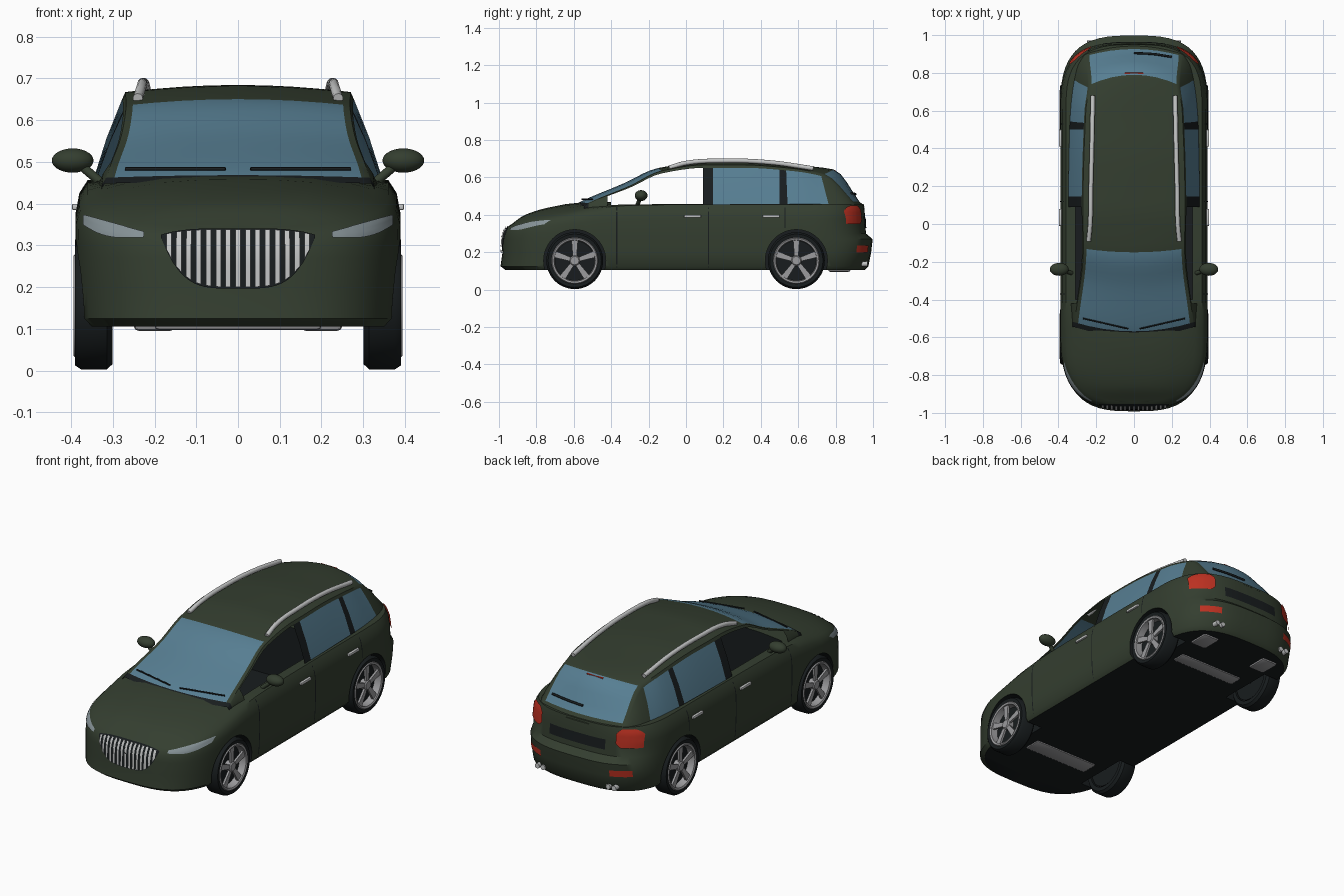
import bpy, bmesh, math
from mathutils import Matrix, Vector
from mathutils.bvhtree import BVHTree

cube = bpy.data.objects.get("Cube")
if cube:
    bpy.data.objects.remove(cube, do_unlink=True)


def material(name, r, g, b):
    m = bpy.data.materials.new(name)
    m.use_nodes = True
    m.diffuse_color = (r, g, b, 1)
    m.node_tree.nodes["Principled BSDF"].inputs["Base Color"].default_value = (r, g, b, 1)
    return m


GREEN = material("dark green paint", .034, .048, .029)
BLACK = material("black rubber", .009, .012, .013)
GLASS = material("blue glass", .095, .21, .29)
CHROME = material("bright chrome", .55, .56, .56)
ALLOY = material("grey alloy", .33, .33, .34)
LENS = material("headlight lens", .24, .29, .31)
RED = material("red lens", .5, .03, .015)


def interp(table, t):
    """Smooth monotone interpolation through (t, value) pairs."""
    if t <= table[0][0]:
        return table[0][1]
    if t >= table[-1][0]:
        return table[-1][1]
    d = [(b[1] - a[1]) / (b[0] - a[0]) for a, b in zip(table, table[1:])]
    slope = [d[0]] + [0 if a * b <= 0 else 2 * a * b / (a + b) for a, b in zip(d, d[1:])] + [d[-1]]
    k = max(i for i in range(len(d)) if table[i][0] <= t)
    h = table[k + 1][0] - table[k][0]
    u = (t - table[k][0]) / h
    w = u * u * (3 - 2 * u)
    return (table[k][1] * (1 - w) + table[k + 1][1] * w
            + h * u * (1 - u) * ((1 - u) * slope[k] - u * slope[k + 1]))


def finish(name, bm, mats, recalc=True, angle=40):
    bmesh.ops.remove_doubles(bm, verts=bm.verts[:], dist=1e-4)
    if recalc:
        bmesh.ops.recalc_face_normals(bm, faces=bm.faces[:])
    mesh = bpy.data.meshes.new(name)
    bm.to_mesh(mesh)
    for m in mats:
        mesh.materials.append(m)
    ob = bpy.data.objects.new(name, mesh)
    bpy.context.collection.objects.link(ob)
    bpy.ops.object.select_all(action='DESELECT')
    ob.select_set(True)
    bpy.context.view_layer.objects.active = ob
    bpy.ops.object.shade_smooth_by_angle(angle=math.radians(angle))
    return ob


def mirror_x(bm):
    copy = bmesh.ops.duplicate(bm, geom=bm.verts[:] + bm.edges[:] + bm.faces[:])["geom"]
    for v in copy:
        if isinstance(v, bmesh.types.BMVert):
            v.co.x *= -1
    bmesh.ops.reverse_faces(bm, faces=[f for f in copy if isinstance(f, bmesh.types.BMFace)])


def grid(points, rule):
    """Sheet of quads; rule gives a material index, or None for a hole."""
    bm = bmesh.new()
    vs = [[p and bm.verts.new(p) for p in row] for row in points]
    for i in range(len(vs) - 1):
        for j in range(len(vs[0]) - 1):
            quad = (vs[i][j], vs[i + 1][j], vs[i + 1][j + 1], vs[i][j + 1])
            index = rule(i, j)
            if index is not None and all(quad):
                bm.faces.new(quad).material_index = index
    return bm


# Lower body: stacked plan outlines, closed by the bonnet on top and the floor
NOSE, TAIL = .55, .60
shoulder = [(-.94, .345), (-.85, .366), (-.75, .386), (-.6, .41), (-.5, .432), (-.3, .45), (0, .455), (.95, .457)]
crown = [(-.94, .345), (-.86, .40), (-.73, .44), (-.55, .467), (-.4, .468), (0, .46), (.95, .457)]
levels = [(.105, .365, .965, .955), (.125, .382, .992, .975), (.2, .388, .981, .99), (.27, .39, .98, .998),
          (.30, .39, .975, .962), (.5, .389, .966, .957), (.8, .38, .955, .955), (1, .36, .94, .95)]


def outline(width, front, rear):
    turn = [math.pi / 2 * k / 14 for k in range(15)]
    bend = [(max(0, math.cos(a)) ** (2 / 3), math.sin(a) ** (2 / 3)) for a in turn]
    nose = [(width * c, -NOSE - (front - NOSE) * s) for c, s in reversed(bend)]
    tail = [(width * c, TAIL + (rear - TAIL) * s) for c, s in bend]
    side = [(width, -NOSE + (NOSE + TAIL) * k / 24) for k in range(1, 24)]
    return nose + side + tail


rings = []
for n, (h, w, f, r) in enumerate(levels):
    rings.append([(x, y, h if n < 5 else .3 + h * (interp(shoulder, y) - .3)) for x, y in outline(w, f, r)])
columns = [[(0, y, z) for x, y, z in rings[0]]] + rings
for k in (.9, .75, .5, .25, 0):
    columns.append([(x * k, y, z + (interp(crown, y) - z) * (1 - k ** 3)) for x, y, z in rings[-1]])
bm = grid(list(zip(*columns)), lambda i, j: 1 if j == 0 else 0)
mirror_x(bm)
body = finish("body", bm, [GREEN, BLACK])
tree = BVHTree.FromBMesh(bm)

# Wheel wells and cabin hollow
AXLES = (-.595, .59)
WHEEL_Z = .155
hollows = []
for y in AXLES:
    for side in (-1, 1):
        bm = bmesh.new()
        bmesh.ops.create_cone(bm, cap_ends=True, segments=48, radius1=.166, radius2=.166, depth=.24,
                              matrix=Matrix.Translation((side * .39, y, WHEEL_Z)) @ Matrix.Rotation(math.pi / 2, 4, 'Y'))
        hollows.append(bm)
bm = bmesh.new()
bmesh.ops.create_cube(bm, size=1, matrix=Matrix.Translation((0, 0, .4)) @ Matrix.Diagonal((.62, .8, .48, 1)))
hollows.append(bm)
for bm in hollows:
    for f in bm.faces:
        f.material_index = 1
    cutter = finish("hollow_cutter", bm, [GREEN, BLACK])
    cutter.hide_render = True
    mod = body.modifiers.new("hollow", 'BOOLEAN')
    mod.operation, mod.solver, mod.object = 'DIFFERENCE', 'EXACT', cutter
    bpy.context.view_layer.objects.active = body
    bpy.ops.object.modifier_apply(modifier=mod.name)
    bpy.data.objects.remove(cutter, do_unlink=True)
bpy.ops.object.select_all(action='DESELECT')
body.select_set(True)
bpy.ops.object.shade_smooth_by_angle(angle=math.radians(40))

# Greenhouse: roof, pillars, screens and side glass
belt_x = [(-.545, .325), (-.3, .343), (0, .35), (.5, .343), (.8, .305), (.9, .26), (.92, .235)]
belt_z = [(-.545, .425), (-.4, .442), (0, .445), (.5, .45), (.92, .44)]
rail_x = [(-.545, .318), (-.5, .312), (-.13, .268), (.1, .27), (.6, .255), (.735, .238), (.9, .252), (.92, .235)]
rail_z = [(-.545, .448), (-.52, .462), (-.3, .553), (-.13, .635), (.1, .667), (.3, .667), (.55, .65), (.735, .615), (.9, .46), (.92, .44)]
roof_z = [(-.545, .452), (-.52, .468), (-.3, .568), (-.13, .65), (.1, .683), (.3, .684), (.55, .668), (.735, .642), (.9, .462), (.92, .445)]
bow = [(-.545, -.05), (-.13, -.02), (0, 0), (.55, 0), (.735, .055), (.9, .035)]
lean = [(.5, 0), (.72, .045), (.92, 0)]
breaks = [-.545, -.52, -.42, -.13, .09, .145, .5, .535, .72, .735, .89, .92]
stations = []
for a, b in zip(breaks, breaks[1:]):
    n = math.ceil((b - a) / .04)
    stations += [a + (b - a) * k / n for k in range(n)]
stations.append(breaks[-1])
SIDE = (0, .04, .5, .93)
ACROSS = (1, .94, .75, .5, .25, 0)


def cabin_row(s):
    bx, bz, rx, rz, top = [interp(t, s) for t in (belt_x, belt_z, rail_x, rail_z, roof_z)]
    row = [(bx + (rx - bx) * f + .02 * f * (1 - f), s + interp(lean, s) * (1 - f), bz + (rz - bz) * f) for f in SIDE]
    return row + [(rx * k, s + interp(bow, s) * (1 - k * k), rz + (top - rz) * (1 - k * k)) for k in ACROSS]


def cabin_colour(i, j):
    s = (stations[i] + stations[i + 1]) / 2
    if s < -.52:
        return 1
    if j == 0:
        return 1 if s < .735 else 0
    if j < 3 and -.42 < s < .72:
        if s < .09:
            return None
        return 1 if s < .145 or .5 < s < .535 else 2
    return 2 if j > 4 and (s < -.13 or .735 < s < .89) else 0


bm = grid([cabin_row(s) for s in stations], cabin_colour)
mirror_x(bm)
finish("greenhouse", bm, [GREEN, BLACK, GLASS])


def skin(name, mat, a0, a1, low, high, view, n=8, m=5, off=.004):
    """Thin mirrored plate laid on the body, seen from the front, rear or side."""
    ray = {"front": Vector((0, 1, 0)), "rear": Vector((0, -1, 0)), "side": Vector((-1, 0, 0))}[view]
    points = []
    for i in range(n + 1):
        a = a0 + (a1 - a0) * i / n
        row = []
        for j in range(m + 1):
            z = low(a) + (high(a) - low(a)) * j / m
            start = Vector((0, a, z)) if view == "side" else Vector((a, 0, z))
            hit, normal, _, _ = tree.ray_cast(start - ray * 2, ray)
            row.append(hit and tuple(hit - ray * off * .5 + normal * off * .5))
        points.append(row)
    bm = grid(points, lambda i, j: 0)
    bm.normal_update()
    bmesh.ops.reverse_faces(bm, faces=[f for f in bm.faces if f.normal.dot(ray) > 0])
    mirror_x(bm)
    return finish(name, bm, [mat], recalc=False)


# Grille and its bars
grille_low = lambda x: .2 + .1 * (x / .175) ** 4
grille_high = lambda x: .335 - .012 * (x / .175) ** 4
skin("grille", BLACK, 0, .184, lambda x: grille_low(x) - .004, lambda x: grille_high(x) + .004, "front", 14)
for k in range(8):
    x = k * .0235
    skin("grille_bar", CHROME, max(0, x - .006), x + .006, grille_low, grille_high, "front", 1, 5, .01)

# Lamps, rear plate recess and door seams
skin("headlight", LENS, .225, .37, lambda x: .318 + 1.9 * max(0, x - .28) ** 2 * 2,
     lambda x: .332 + .28 * (x - .225), "front", 16)
skin("tail_light", RED, .225, .338, lambda x: .35 + 6 * max(0, .25 - x) ** 1.5,
     lambda x: .448 - 12 * max(0, x - .29) ** 2 - 6 * max(0, .25 - x) ** 1.5, "rear", 14, 8, .008)
skin("rear_reflector", RED, .21, .31, lambda x: .2, lambda x: .235, "rear")
skin("rear_plate_recess", BLACK, 0, .17, lambda x: .33, lambda x: .385, "rear")
for y in (-.37, .12, .53):
    skin("door_seam", BLACK, y - .003, y + .003, lambda y: .12 if y < .4 else .33, lambda y: .44, "side", 1, 10, .002)


def box(name, mat, loc, size, bevel=.004):
    bm = bmesh.new()
    bmesh.ops.create_cube(bm, size=1, matrix=Matrix.Translation(loc) @ Matrix.Diagonal((*size, 1)))
    bmesh.ops.bevel(bm, geom=bm.edges[:], offset=bevel, segments=2, affect='EDGES', profile=.5)
    return finish(name, bm, [mat])


def tube(name, mat, points, radius):
    curve = bpy.data.curves.new(name, 'CURVE')
    curve.dimensions, curve.bevel_depth, curve.use_fill_caps = '3D', radius, True
    curve.resolution_u = 8
    spline = curve.splines.new('BEZIER')
    spline.bezier_points.add(len(points) - 1)
    for bp, p in zip(spline.bezier_points, points):
        bp.co, bp.handle_left_type, bp.handle_right_type = p, 'AUTO', 'AUTO'
    curve.materials.append(mat)
    bpy.context.collection.objects.link(bpy.data.objects.new(name, curve))


# Parts in left and right pairs
for side, label in ((1, "left"), (-1, "right")):
    bm = bmesh.new()
    bmesh.ops.create_uvsphere(bm, u_segments=24, v_segments=14, radius=1,
                              matrix=Matrix.Translation((side * .396, -.24, .503)) @ Matrix.Diagonal((.05, .034, .029, 1)))
    finish("mirror_" + label, bm, [GREEN])
    tube("mirror_stalk_" + label, GREEN, [(side * .33, -.26, .452), (side * .375, -.245, .49)], .011)
    tube("roof_rail_" + label, CHROME, [(side * x, y, z) for x, y, z in (
        (.24, -.09, .652), (.232, 0, .677), (.228, .2, .689), (.222, .45, .68), (.218, .68, .648))], .012)
    for y in (.035, .455):
        box("door_handle_" + label, CHROME, (side * .388, y, .392), (.02, .09, .015))
    for x in (.2, .235):
        tube("exhaust_pipe_" + label, CHROME, [(side * x, .88, .135), (side * x, .97, .138)], .014)
    box("silencer_" + label, ALLOY, (side * .2, .82, .115), (.1, .12, .04), .012)
    tube("front_wiper_" + label, BLACK, [(side * .03, -.555, .483), (side * .27, -.50, .483)], .004)

# Wiper, brake lamp and underside parts
tube("rear_wiper", BLACK, [(0, .905, .51), (.1, .90, .513), (.2, .885, .515)], .006)
box("high_brake_light", RED, (0, .795, .632), (.1, .012, .01), .002)
box("front_subframe", ALLOY, (0, -.6, .112), (.4, .1, .03), .01)
box("rear_subframe", ALLOY, (0, .6, .112), (.4, .08, .03), .01)
for y in AXLES:
    tube("axle", BLACK, [(-.32, y, WHEEL_Z), (.32, y, WHEEL_Z)], .02)


def lathe(profile, index, bm, steps=48):
    part = grid([[(x, r * math.cos(2 * math.pi * k / steps), r * math.sin(2 * math.pi * k / steps))
                  for r, x in profile] for k in range(steps + 1)], lambda i, j: index)
    mesh = bpy.data.meshes.new("lathe")
    part.to_mesh(mesh)
    bm.from_mesh(mesh)
    bpy.data.meshes.remove(mesh)


# Wheels: tyre, rim, brake disc, hub and five spokes, outer face towards +x
bm = bmesh.new()
lathe([(.118, -.045), (.14, -.045), (.152, -.032), (.152, .03), (.142, .045), (.12, .042), (.118, -.045)], 0, bm)
lathe([(.124, .043), (.12, .048), (.11, .044), (.106, 0), (.119, 0), (.124, .043)], 1, bm)
lathe([(0, .005), (.112, .005), (.112, -.04), (0, -.04)], 0, bm)
lathe([(0, .042), (.022, .042), (.028, .036), (.028, .006)], 1, bm)
for k in range(5):
    spoke = bmesh.ops.create_cube(bm, size=1, matrix=Matrix.Translation((.031, 0, .065)) @ Matrix.Diagonal((.012, .026, .095, 1)))
    for v in spoke["verts"]:
        v.co.y *= 1.35 if v.co.z > .065 else .8
        for f in v.link_faces:
            f.material_index = 1
    bmesh.ops.rotate(bm, verts=spoke["verts"], cent=(0, 0, 0), matrix=Matrix.Rotation(math.tau * k / 5, 3, 'X'))
wheel = finish("wheel_front_left", bm, [BLACK, ALLOY], angle=35)
wheel.location = (.346, AXLES[0], WHEEL_Z)
for name, side, y in (("front_right", -1, AXLES[0]), ("rear_left", 1, AXLES[1]), ("rear_right", -1, AXLES[1])):
    other = bpy.data.objects.new("wheel_" + name, wheel.data)
    other.location = (side * .346, y, WHEEL_Z)
    other.rotation_euler.z = 0 if side > 0 else math.pi
    bpy.context.collection.objects.link(other)
